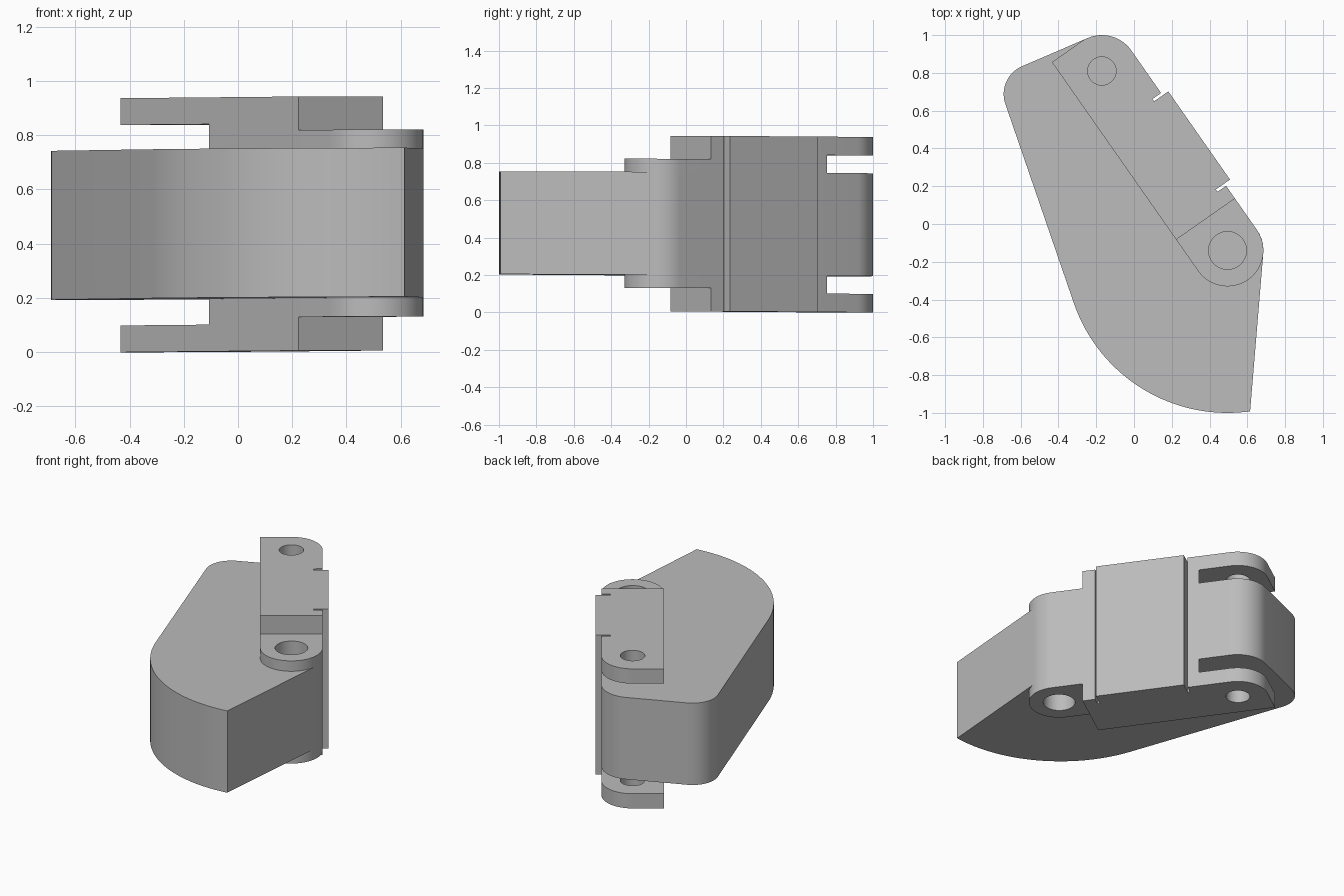
import bpy, bmesh, math
from mathutils import Vector

cube = bpy.data.objects.get("Cube")
if cube:
    bpy.data.objects.remove(cube)

grey = bpy.data.materials.new("plain_grey")
grey.use_nodes = True
COLOUR = (0.5, 0.5, 0.5, 1)
grey.diffuse_color = COLOUR
grey.node_tree.nodes["Principled BSDF"].inputs["Base Color"].default_value = COLOUR

# Two pivots and the axis joining them
UPPER = Vector((-0.17, 0.81))
LOWER = Vector((0.495, -0.14))
ALONG = (LOWER - UPPER).normalized()
ACROSS = Vector((-ALONG.y, ALONG.x))
SPAN = (LOWER - UPPER).length
FLANK = math.degrees(math.atan2(ACROSS.y, ACROSS.x))
R = 0.19
MID = 0.473          # mirror height
BODY, LUG, SLOT, TOP = 0.275, 0.345, 0.37, 0.469   # half heights


def at(u, v):
    """Point at distance u along the pivot axis and v across it."""
    return UPPER + ALONG * u + ACROSS * v


def arc(centre, radius, start, end, steps=16):
    angles = [math.radians(start + (end - start) * i / steps) for i in range(steps + 1)]
    return [Vector(centre) + Vector((math.cos(a), math.sin(a))) * radius for a in angles]


def prism(name, outline, low, high):
    """Extrude an outline between two heights, following the slight lean."""
    bm = bmesh.new()
    lean = lambda p: 0.004 * (p.x - p.y)
    face = bm.faces.new([bm.verts.new((p.x, p.y, low + lean(p))) for p in outline])
    top = bmesh.ops.extrude_face_region(bm, geom=[face])["geom"]
    bmesh.ops.translate(bm, vec=(0, 0, high - low),
                        verts=[g for g in top if isinstance(g, bmesh.types.BMVert)])
    bmesh.ops.recalc_face_normals(bm, faces=bm.faces)
    mesh = bpy.data.meshes.new(name)
    bm.to_mesh(mesh)
    bm.free()
    obj = bpy.data.objects.new(name, mesh)
    bpy.context.collection.objects.link(obj)
    mesh.materials.append(grey)
    return obj


def activate(obj):
    bpy.ops.object.select_all(action='DESELECT')
    obj.select_set(True)
    bpy.context.view_layer.objects.active = obj


def bore(obj, centre, radius, low, high):
    """Cut a round hole and discard the cutter."""
    cutter = prism("hole_cutter", arc(centre, radius, 0, 360, 48)[:-1], low, high)
    cutter.hide_render = True
    mod = obj.modifiers.new("hole", 'BOOLEAN')
    mod.operation = 'DIFFERENCE'
    mod.solver = 'EXACT'
    mod.object = cutter
    activate(obj)
    bpy.ops.object.modifier_apply(modifier=mod.name)
    bpy.data.objects.remove(cutter)


# Raised pad on the flank, set off by a thin slit at each end
pad = [at(0.875, R), at(0.875, 0.134), at(0.86, 0.134), at(0.86, 0.226),
       at(0.29, 0.226), at(0.29, 0.134), at(0.275, 0.134), at(0.275, R)]

# Main body
body_outline = (arc(LOWER, 0.86, 199.3, 278, 32) + arc(LOWER, R, -4.6, FLANK)
                + pad + arc(UPPER, R, FLANK, 113.3) + arc((-0.53, 0.688), 0.16, 113.3, 199.3))
body = prism("main_body", body_outline, MID - BODY, MID + BODY)
parts = [body]

# Bracket outlines: solid web, and flange with one rounded corner
END = 0.957
web_outline = [at(0.38, -R), at(END, -R), at(END, R)] + pad + [at(0.2, R)]
flange_outline = ([at(-R, -R), at(END, -R), at(END, R)] + pad
                  + arc(UPPER, R, FLANK, FLANK + 90))
lug_outline = [at(END, R), at(END, -R)] + arc(LOWER, R, FLANK - 180, FLANK, 32)

# Mirrored bracket and lug above and below the body
for side, sign in (("upper", 1), ("lower", -1)):
    def layer(part, outline, near, far):
        heights = sorted((MID + sign * near, MID + sign * far))
        obj = prism(side + "_" + part, outline, *heights)
        parts.append(obj)
        return obj

    layer("bracket_web", web_outline, BODY, SLOT)
    flange = layer("bracket_flange", flange_outline, SLOT, TOP)
    lug = layer("hinge_lug", lug_outline, BODY, LUG)
    low, high = sorted((MID + sign * 0.3, MID + sign * 0.6))
    bore(flange, UPPER, 0.075, low, high)
    low, high = sorted((MID + sign * 0.1, MID + sign * 0.6))
    bore(lug, LOWER, 0.1, low, high)
    bore(body, LOWER, 0.1, low, high)

for obj in parts:
    activate(obj)
    bpy.ops.object.shade_smooth_by_angle(angle=math.radians(30))
